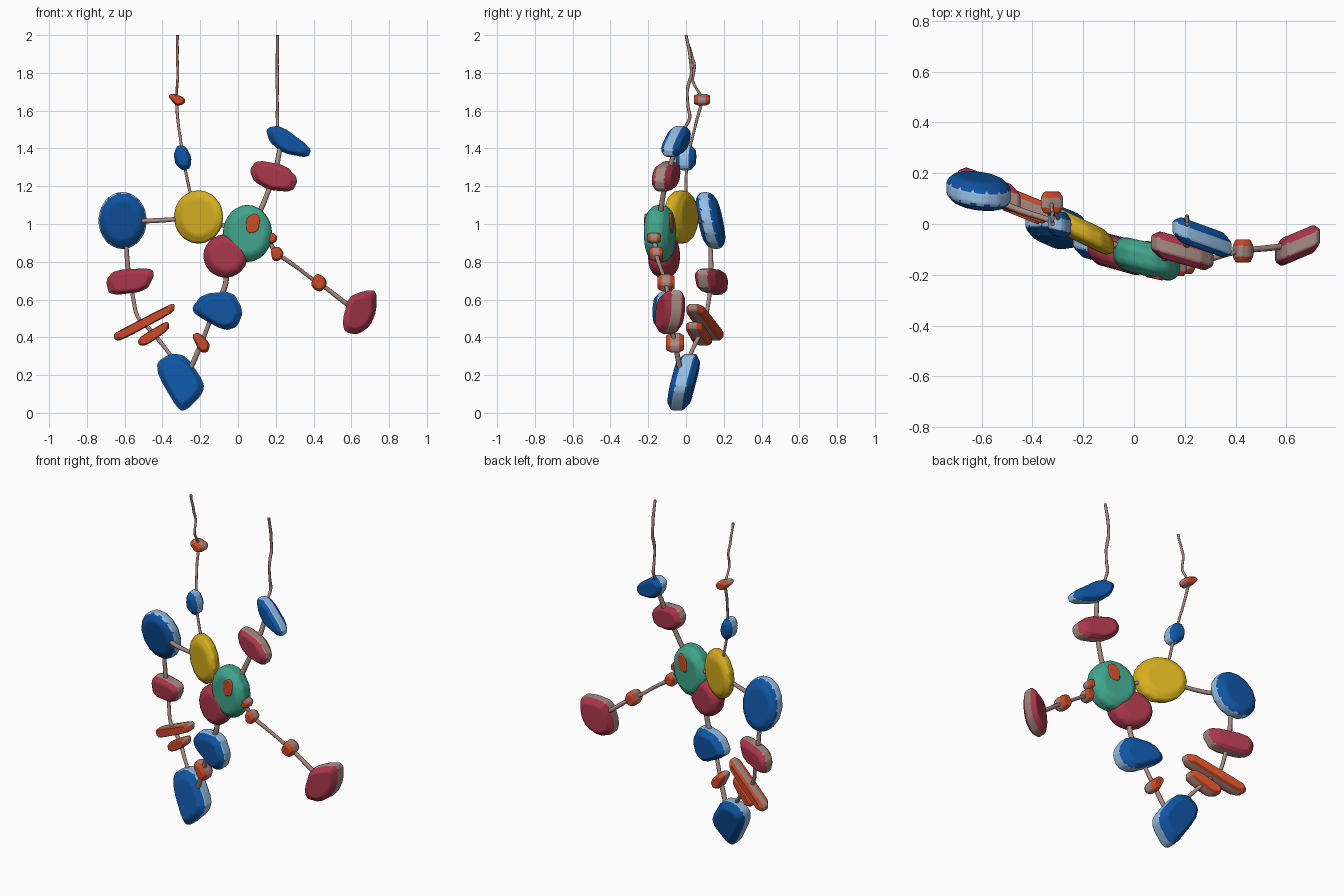
import bpy, bmesh, math, random
from mathutils import Vector

if "Cube" in bpy.data.objects:
    bpy.data.objects.remove(bpy.data.objects["Cube"])

random.seed(4)
S = 189.0  # outline drawing units per model unit


def P(u, v, w):
    """Drawing position: u across, v down, w depth -> model x, y, z."""
    return Vector(((u - 238.5) / S, (w - 686) / S, (414 - v) / S))


def mat(name, r, g, b):
    m = bpy.data.materials.new(name)
    lin = [(c / 255 / 12.92 if c < 11 else ((c / 255 + .055) / 1.055) ** 2.4) for c in (r, g, b)]
    m.diffuse_color = (*lin, 1)
    m.use_nodes = True
    m.node_tree.nodes["Principled BSDF"].inputs["Base Color"].default_value = m.diffuse_color
    return m


BLUE = mat("deep_blue", 15, 84, 162)
SKY = mat("pale_blue", 150, 190, 228)
YELLOW = mat("amber_yellow", 214, 174, 32)
GREEN = mat("sea_green", 64, 164, 140)
RED = mat("crimson", 168, 54, 74)
ORANGE = mat("burnt_orange", 204, 74, 40)
CORD = mat("cord_taupe", 168, 138, 131)


def ellipse(u, v, a, b, n=14):
    return [(u + a * math.cos(2 * math.pi * i / n), v + b * math.sin(2 * math.pi * i / n))
            for i in range(n)]


def rounded(pts, k=.2):
    """Cut every corner of an outline once."""
    out = []
    for i, p in enumerate(pts):
        a, b = pts[i - 1], pts[(i + 1) % len(pts)]
        out += [(p[0] + k * (a[0] - p[0]), p[1] + k * (a[1] - p[1])),
                (p[0] + k * (b[0] - p[0]), p[1] + k * (b[1] - p[1]))]
    return out


def stone(name, pts, w, t, face, rim, sx=0.0, sz=0.0, cap=.72):
    """Polished pebble: an outline seen from the front, given thickness t,
    chamfered front and back, and slanted by sx / sz in depth."""
    cu = (min(p[0] for p in pts) + max(p[0] for p in pts)) / 2
    cv = (min(p[1] for p in pts) + max(p[1] for p in pts)) / 2
    c = P(cu, cv, w)
    bm = bmesh.new()
    rings = []
    for off, k in ((-.5, cap), (-.24, 1), (.24, 1), (.5, cap)):
        ring = []
        for u, v in pts:
            q = P(cu + (u - cu) * k, cv + (v - cv) * k, w)
            q.y += off * t + sx * (q.x - c.x) + sz * (q.z - c.z)
            ring.append(bm.verts.new(q))
        rings.append(ring)
    n = len(pts)
    bm.faces.new(rings[0])
    bm.faces.new(rings[3][::-1])
    for r in range(3):
        for i in range(n):
            j = (i + 1) % n
            f = bm.faces.new((rings[r][i], rings[r][j], rings[r + 1][j], rings[r + 1][i]))
            f.material_index = 1 if r == 1 else 0  # side band
    bmesh.ops.recalc_face_normals(bm, faces=bm.faces)
    for f in bm.faces:
        f.smooth = True
    me = bpy.data.meshes.new(name)
    bm.to_mesh(me)
    bm.free()
    me.materials.append(face)
    me.materials.append(rim)
    ob = bpy.data.objects.new(name, me)
    bpy.context.collection.objects.link(ob)
    b = ob.modifiers.new("soft_edges", 'BEVEL')
    b.width = min(.018, t * .16)
    b.segments = 3
    b.limit_method = 'ANGLE'
    b.angle_limit = math.radians(18)
    b.harden_normals = True
    return ob


def cord(name, pts, r):
    """Slightly uneven string through the given drawing points."""
    cu = bpy.data.curves.new(name, 'CURVE')
    cu.dimensions = '3D'
    cu.bevel_depth = r
    cu.bevel_resolution = 2
    cu.resolution_u = 4
    cu.use_fill_caps = True
    s = cu.splines.new('NURBS')
    path = []
    for a, b in zip(pts, pts[1:]):
        A, B = P(*a), P(*b)
        path += [A, A.lerp(B, .5) + Vector([random.uniform(-.003, .003) for _ in range(3)])]
    path.append(P(*pts[-1]))
    s.points.add(len(path) - 1)
    for p, q in zip(s.points, path):
        p.co = (*q, 1)
        p.radius = random.uniform(.85, 1.15)
    s.order_u = 3
    s.use_endpoint_u = True
    cu.materials.append(CORD)
    bpy.context.collection.objects.link(bpy.data.objects.new(name, cu))


# Large round stones
stone("blue_disc", ellipse(123, 221.5, 24.5, 29), 710.5, .115, BLUE, SKY, -.12, -.2)
stone("yellow_disc", ellipse(199, 218, 25, 27), 681, .10, YELLOW, YELLOW, -.48)
stone("green_disc", ellipse(248, 234.5, 25, 29), 660, .135, GREEN, GREEN, -.22)
stone("green_disc_spot", rounded([(246, 219), (256, 213), (261, 219), (259, 233), (247, 235)]),
      658.8, .143, ORANGE, ORANGE, -.22, cap=.97)
stone("crimson_disc", ellipse(226, 257, 22.5, 22), 664, .13, RED, RED, -.28)

# Irregular pebbles on the loop
stone("upper_blue_pebble", rounded([(266, 129), (281, 126), (312, 149), (309, 159), (283, 154), (270, 143)]),
      676, .10, BLUE, SKY, -.36)
stone("upper_crimson_pebble", rounded([(250, 171), (257, 161), (286, 166), (299, 180), (293, 193), (269, 191), (254, 182)]),
      666, .105, RED, CORD, -.28)
stone("left_crimson_pebble", rounded([(106, 281), (115, 271), (152, 269), (155, 276), (147, 292), (110, 297)]),
      711.5, .11, RED, CORD, -.38)
stone("bottom_blue_pebble", rounded([(157, 363), (172, 354), (187, 357), (205, 384), (203, 395), (187, 411.5), (179, 411.5), (159, 378)]),
      683.5, .125, BLUE, SKY, -.08, .22)
stone("middle_blue_pebble", rounded([(192, 309), (203, 295), (233, 292), (244, 312), (238, 328), (225, 332), (196, 316)]),
      668, .12, BLUE, SKY, -.26)
stone("right_crimson_pebble", rounded([(343, 322), (349, 298), (364, 292), (377, 291), (377, 312), (371, 327), (358, 336), (345, 333)]),
      670, .11, RED, CORD, .42)

# Flat orange slices
stone("long_orange_slice", rounded([(114, 336), (117, 333), (171, 305), (175, 305), (175, 311), (171, 315), (121, 342), (115, 341)]),
      705, .09, ORANGE, CORD, -.4, cap=.85)
stone("short_orange_slice", rounded([(138, 342), (142, 337), (167, 322), (170, 325), (169, 331), (148, 346), (140, 347)]),
      699, .085, ORANGE, CORD, -.4, cap=.85)

# Small beads
stone("upper_orange_bead", rounded([(168, 97), (173, 94), (186, 99), (185, 105), (177, 107)]), 702, .085, ORANGE, CORD)
stone("pale_blue_bead", rounded([(174, 155), (178, 146), (186, 147), (192, 158), (191, 169), (184, 172), (176, 166)]),
      686, .10, BLUE, SKY, -.2, cap=.6)
stone("lower_orange_bead", rounded([(192, 336), (199, 333), (211, 345), (208, 354), (200, 353)]), 675, .095, ORANGE, CORD)
stone("branch_bead_a", rounded([(265, 236), (272, 233), (278, 237), (277, 243), (270, 245)]), 654, .07, ORANGE, CORD)
stone("branch_bead_b", rounded([(271, 250), (279, 247), (285, 254), (280, 262), (273, 262)]), 656, .075, ORANGE, CORD)
stone("branch_bead_c", rounded([(311, 285), (317, 274), (325, 278), (328, 285), (322, 293), (315, 291)]),
      666, .09, ORANGE, CORD)

# Strings
cord("left_hanging_string", [(178, 36, 686), (178, 50, 690), (178, 66, 695), (178, 82, 692), (177, 100, 703),
                             (179, 128, 695), (183, 159, 687), (190, 192, 686), (198, 216, 682)], .0075)
cord("right_hanging_string", [(278, 36, 686), (278, 55, 690), (278, 75, 692), (278, 92, 687), (278, 108, 688),
                              (278, 120, 690), (278, 138, 680)], .0085)
cord("loop_string_left", [(199, 218, 682), (150, 222, 697), (125, 222, 709), (128, 268, 711), (131, 284, 711),
                          (137, 318, 706), (154, 334, 701), (171, 356, 690), (183, 382, 684)], .0125)
cord("loop_string_right", [(183, 382, 684), (191, 370, 680), (202, 344, 675), (212, 318, 669), (226, 288, 665),
                           (228, 257, 664), (248, 234, 658), (262, 210, 661), (275, 178, 667), (282, 142, 677)], .0135)
cord("bridge_string", [(199, 218, 682), (225, 227, 670), (248, 234, 660)], .0125)
cord("branch_string", [(248, 234, 658), (268, 240, 654), (276, 254, 656), (300, 270, 661), (319, 284, 666),
                       (338, 298, 668), (360, 314, 670)], .0115)
